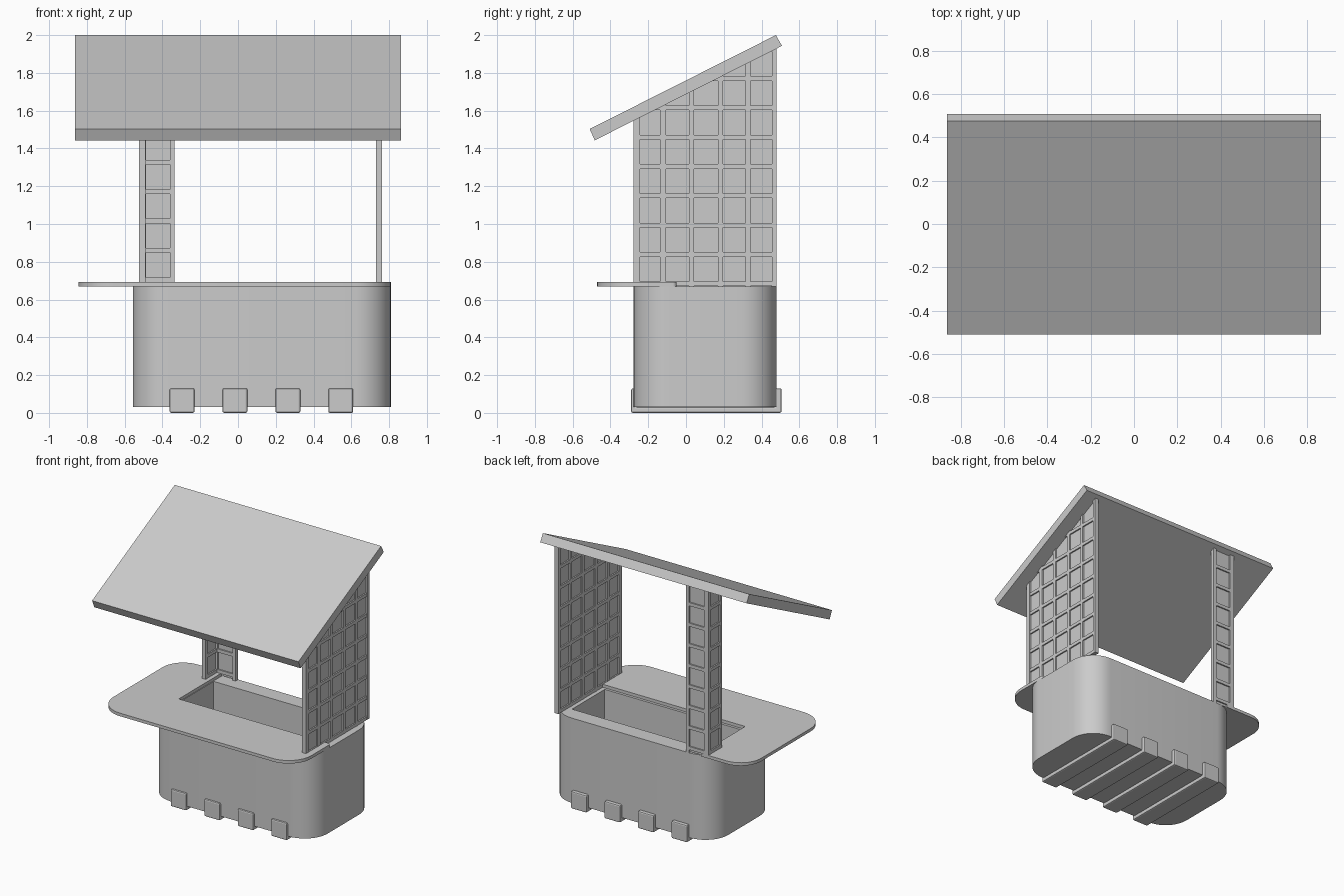
import bpy, bmesh, math
from mathutils import Vector

if "Cube" in bpy.data.objects:
    bpy.data.objects.remove(bpy.data.objects["Cube"])

SLOPE = (2.0 - 1.503) / (0.472 + 0.51)


def finish(name, bm, smooth=False):
    bmesh.ops.recalc_face_normals(bm, faces=bm.faces)
    me = bpy.data.meshes.new(name)
    bm.to_mesh(me)
    bm.free()
    ob = bpy.data.objects.new(name, me)
    bpy.context.collection.objects.link(ob)
    if smooth:
        bpy.ops.object.select_all(action='DESELECT')
        ob.select_set(True)
        bpy.context.view_layer.objects.active = ob
        bpy.ops.object.shade_smooth_by_angle(angle=math.radians(35))
    return ob


def rounded(corners, seg=10):
    """Outline from square corners (x, y, radius), axis-aligned edges."""
    out, n = [], len(corners)
    for i, (x, y, r) in enumerate(corners):
        p = Vector((x, y))
        if r == 0:
            out.append(p)
            continue
        a = (Vector(corners[i - 1][:2]) - p).normalized() * r
        b = (Vector(corners[(i + 1) % n][:2]) - p).normalized() * r
        for k in range(seg + 1):
            t = math.pi / 2 * k / seg
            out.append(p + a * (1 - math.sin(t)) + b * (1 - math.cos(t)))
    return out


def prism(bm, pts, offset):
    f = bm.faces.new([bm.verts.new(p) for p in pts])
    ext = bmesh.ops.extrude_face_region(bm, geom=[f])['geom']
    bmesh.ops.translate(bm, vec=offset, verts=[v for v in ext if isinstance(v, bmesh.types.BMVert)])


def slab(name, outline, z0, z1):
    bm = bmesh.new()
    prism(bm, [(p[0], p[1], z0) for p in outline], (0, 0, z1 - z0))
    return finish(name, bm, True)


def side_profile(name, pts, x0, x1):
    bm = bmesh.new()
    prism(bm, [(x0, y, z) for y, z in pts], (x1 - x0, 0, 0))
    return finish(name, bm)


def box(bm, x0, x1, y0, y1, z0, z1):
    prism(bm, [(x0, y0, z0), (x1, y0, z0), (x1, y1, z0), (x0, y1, z0)], (0, 0, z1 - z0))


def lattice(name, axis, c0, c1, uprights, rails):
    """Thin recessed panel with raised grid, cut off at the roof slope."""
    bm = bmesh.new()

    def piece(u0, u1, z0, z1, inset):
        if axis == 'y':
            box(bm, c0 + inset, c1 - inset, u0, u1, z0, z1)
        else:
            box(bm, u0, u1, c0 + inset, c1 - inset, z0, z1)

    lo, hi = uprights[0][0], uprights[-1][1]
    piece(lo + .005, hi - .005, .675, 2.0, .011)
    for u0, u1 in uprights:
        piece(u0, u1, .67, 2.0, 0)
    for z in rails:
        piece(lo + .002, hi - .002, z - .0125, z + .0125, .001)
    bmesh.ops.bisect_plane(bm, geom=bm.verts[:] + bm.edges[:] + bm.faces[:], dist=1e-5,
                           plane_co=(0, -.483, 1.45), plane_no=(0, -SLOPE, 1), clear_outer=True)
    return finish(name, bm)


# Rounded tub body, hollowed from the top
body = slab("body", rounded([(-.557, -.277, .19), (.81, -.277, .19),
                             (.81, .48, .19), (-.557, .48, .19)]), .03, .67)
bm = bmesh.new()
box(bm, -.455, .70, -.03, .36, .10, .9)
cutter = finish("body_cutter", bm)
cutter.hide_render = True
cutter.hide_viewport = True
cut = body.modifiers.new("hollow", 'BOOLEAN')
cut.operation = 'DIFFERENCE'
cut.object = cutter
cut.solver = 'EXACT'

# L-shaped counter along the front and left
slab("counter", rounded([(-.845, -.47, .19), (.81, -.47, .19), (.81, -.05, .02),
                         (-.46, -.05, 0), (-.46, .48, 0), (-.845, .48, .17)]), .67, .693)

# Runners under the body with upturned ends
for i in range(4):
    x = -.296 + i * .28
    foot = side_profile(f"foot_strap_{i + 1}",
                        [(-.29, 0), (.506, 0), (.506, .13), (.47, .13), (.47, .032),
                         (-.265, .032), (-.265, .13), (-.29, .13)], x - .066, x + .066)
    bev = foot.modifiers.new("soft_edges", 'BEVEL')
    bev.width = .009
    bev.segments = 2

# Lattice wall on the right
rails = [.683 + i * .1553 for i in range(9)]
lattice("right_lattice_wall", 'y', .73, .762,
        [(-.277, -.243), (-.138, -.106), (.016, .042), (.170, .196), (.316, .341), (.455, .48)], rails)

# Corner post at the back left, two lattice strips
post_rails = [.705 + i * .1553 for i in range(9)]
lattice("post_back_strip", 'x', .449, .48, [(-.523, -.487), (-.361, -.335)], post_rails)
lattice("post_side_strip", 'y', -.523, -.49, [(.315, .341), (.452, .478)], post_rails)

# Sloped roof
side_profile("roof", [(-.51, 1.503), (-.483, 1.443), (.508, 1.943), (.476, 2.0)], -.862, .862)
